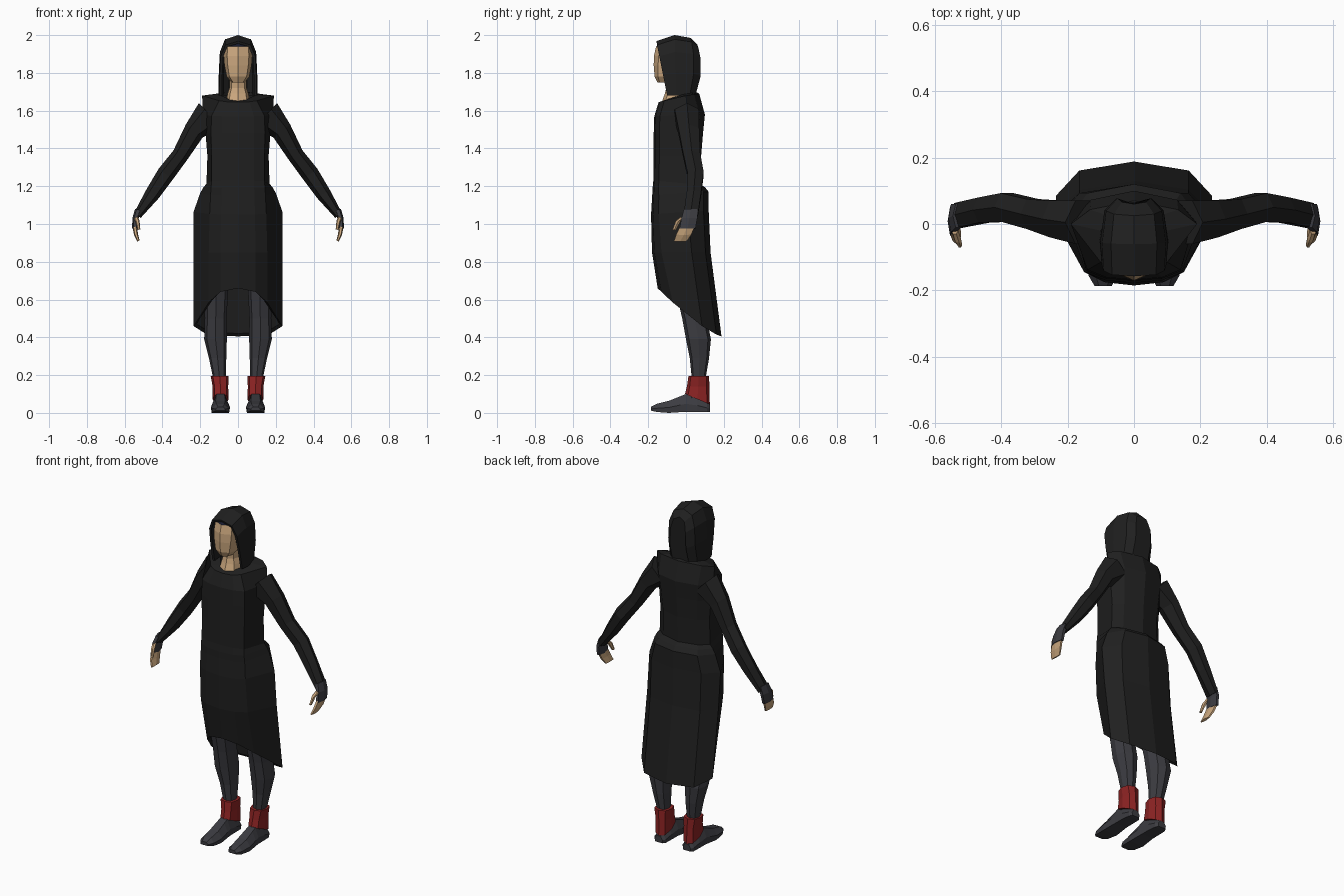
import bpy, bmesh, math
from mathutils import Vector


def material(name, rgb):
    m = bpy.data.materials.new(name)
    m.diffuse_color = (*rgb, 1)
    return m


ROBE = material("black cloth", (0.014, 0.014, 0.014))
GREY = material("dark grey cloth", (0.045, 0.045, 0.053))
RED = material("red cuff", (0.27, 0.017, 0.017))
SKIN = material("skin", (0.60, 0.39, 0.21))
HAIR = material("dark blue hair", (0.010, 0.012, 0.03))


def loft(name, rings, mats, closed=True, caps=(True, True), mirror=False, rule=None):
    """Skin a list of point rings; rule picks a material index from a face centre."""
    bm = bmesh.new()
    rows = [[bm.verts.new(p) for p in r] for r in rings]
    n = len(rows[0])
    for a, b in zip(rows, rows[1:]):
        for i in range(n if closed else n - 1):
            j = (i + 1) % n
            bm.faces.new((a[i], a[j], b[j], b[i]))
    if caps[0]:
        bm.faces.new(rows[0])
    if caps[1]:
        bm.faces.new(rows[-1])
    bmesh.ops.recalc_face_normals(bm, faces=bm.faces)
    if rule:
        for f in bm.faces:
            f.material_index = rule(f.calc_center_median())
    me = bpy.data.meshes.new(name)
    bm.to_mesh(me)
    bm.free()
    for m in mats:
        me.materials.append(m)
    ob = bpy.data.objects.new(name, me)
    bpy.context.collection.objects.link(ob)
    if mirror:
        ob.modifiers.new("mirror", "MIRROR").use_mirror_merge = False
    return ob


def oval(cx, hw, y0, y1, z0, z1=None, n=8):
    """Horizontal squarish ring from y0 (height z0) to y1 (height z1)."""
    z1 = z0 if z1 is None else z1
    pts = []
    for i in range(n):
        a = 2 * math.pi * i / n
        s, c = [math.copysign(abs(v) ** 0.8, v) if abs(v) > 1e-6 else 0
                for v in (math.sin(a), math.cos(a))]
        t = (1 - c) / 2
        pts.append((cx + hw * s, y0 + (y1 - y0) * t, z0 + (z1 - z0) * t))
    return pts


def tube(path, n=6):
    """Rings around a path of (x, y, z, radius in xz plane, radius in y)."""
    rings = []
    for i, (x, y, z, r, ry) in enumerate(path):
        a, b = path[max(i - 1, 0)], path[min(i + 1, len(path) - 1)]
        d = Vector((b[0] - a[0], 0, b[2] - a[2])).normalized()
        u = Vector((-d.z, 0, d.x))
        rings.append([Vector((x, y, z)) + u * r * math.cos(k * 2 * math.pi / n)
                      + Vector((0, ry / math.sin(math.pi / 3), 0)) * math.sin(k * 2 * math.pi / n)
                      for k in range(n)])
    return rings


# Robe: front height, back height, front y, back y, side x, front corner x, corner depth, side y
def robe_ring(zf, zb, yf, yb, xw, xf, dc, ys):
    half = [(0, yf), (xf * 0.6, yf + dc * 0.25), (xf, yf + dc), (xw, ys),
            (xw * 0.7, yb - 0.027), (0, yb)]
    pts = half + [(-x, y) for x, y in half[-2:0:-1]]
    return [(x, y, zb + (zf - zb) * (1 - (y - yf) / (yb - yf)) ** 1.3) for x, y in pts]


loft("robe", [robe_ring(*r) for r in (
    (1.655, 1.70, -0.115, 0.05, 0.10, 0.05, 0.02, -0.02),
    (1.645, 1.69, -0.145, 0.07, 0.19, 0.10, 0.03, 0.00),
    (1.57, 1.58, -0.168, 0.10, 0.185, 0.14, 0.03, 0.01),
    (1.48, 1.48, -0.171, 0.09, 0.172, 0.143, 0.03, 0.01),
    (1.36, 1.36, -0.171, 0.08, 0.162, 0.14, 0.03, 0.01),
    (1.23, 1.21, -0.173, 0.075, 0.167, 0.14, 0.03, 0.01),
    (1.19, 1.195, -0.177, 0.10, 0.183, 0.143, 0.03, 0.01),
    (1.15, 1.17, -0.179, 0.12, 0.20, 0.145, 0.035, 0.01),
    (1.05, 1.07, -0.185, 0.12, 0.235, 0.15, 0.04, 0.01),
    (0.85, 0.85, -0.180, 0.13, 0.235, 0.155, 0.05, 0.03),
    (0.66, 0.405, -0.150, 0.188, 0.235, 0.155, 0.08, 0.085),
    (0.675, 0.42, -0.135, 0.174, 0.22, 0.14, 0.08, 0.085),
    (0.80, 0.70, -0.155, 0.14, 0.22, 0.14, 0.06, 0.05))],
    [ROBE], caps=(False, False))

# Hood: arches from the face opening to the back of the head
ARCH = [(1.08, 0), (1.06, 0.38), (1, 0.72), (0.72, 0.93), (0, 1)]
hood = []
for y0, y1, bulge, ztop, w in ((-0.10, -0.157, 0.0, 1.968, 0.092),
                               (-0.05, -0.06, 0.0, 2.0, 0.096),
                               (0.02, 0.025, 0.02, 1.985, 0.084),
                               (0.05, 0.06, 0.025, 1.95, 0.05)):
    h = [(w * x, y0 + (y1 - y0) * f + bulge * 4 * f * (1 - f), 1.68 + (ztop - 1.68) * f)
         for x, f in ARCH]
    hood.append(h + [(-x, y, z) for x, y, z in h[-2::-1]])
ob = loft("hood", hood, [ROBE], closed=False, caps=(False, True))
sol = ob.modifiers.new("thickness", "SOLIDIFY")
sol.thickness = 0.014

# Head and neck
loft("head", [oval(0, hw, y0, y1, z) for hw, y0, y1, z in (
    (0.035, -0.152, -0.05, 1.75), (0.060, -0.166, -0.02, 1.78),
    (0.072, -0.171, 0.02, 1.84), (0.076, -0.170, 0.04, 1.89),
    (0.073, -0.158, 0.04, 1.94), (0.050, -0.120, 0.01, 1.97))],
    [SKIN, HAIR], rule=lambda c: int(c.z > 1.942))
loft("neck", [oval(0, hw, y0, y1, z) for hw, y0, y1, z in (
    (0.065, -0.132, 0.02, 1.635), (0.055, -0.112, 0.02, 1.69),
    (0.045, -0.105, 0.01, 1.72), (0.045, -0.11, 0.01, 1.78))], [SKIN])

# Sleeves
loft("sleeves", tube([
    (0.145, 0.005, 1.575, 0.090, 0.065), (0.232, 0.015, 1.492, 0.056, 0.055),
    (0.305, 0.030, 1.365, 0.044, 0.045), (0.382, 0.050, 1.265, 0.047, 0.043),
    (0.452, 0.042, 1.160, 0.040, 0.038), (0.533, 0.025, 1.045, 0.022, 0.038)]),
    [ROBE], mirror=True)

# Fingerless gloves, fingers and thumbs
loft("gloves", tube([
    (0.528, 0.025, 1.075, 0.018, 0.036), (0.543, 0.018, 1.03, 0.016, 0.042),
    (0.547, 0.008, 0.975, 0.014, 0.042)]), [GREY], mirror=True)
loft("fingers", tube([
    (0.547, 0.006, 0.985, 0.012, 0.039), (0.540, -0.012, 0.945, 0.011, 0.040),
    (0.527, -0.030, 0.910, 0.007, 0.034)]), [SKIN], mirror=True)
loft("thumbs", tube([
    (0.540, -0.018, 1.035, 0.011, 0.012), (0.532, -0.042, 1.015, 0.011, 0.013),
    (0.524, -0.062, 0.970, 0.007, 0.009)]), [SKIN], mirror=True)

# Legs
loft("legs", [oval(cx, hw, y0, y1, z) for cx, hw, y0, y1, z in (
    (0.09, 0.080, -0.10, 0.09, 0.95), (0.115, 0.062, -0.055, 0.09, 0.65),
    (0.118, 0.058, -0.02, 0.11, 0.50), (0.119, 0.060, 0.00, 0.132, 0.39),
    (0.108, 0.046, 0.02, 0.122, 0.29), (0.099, 0.034, 0.03, 0.105, 0.19),
    (0.095, 0.034, 0.02, 0.11, 0.08))], [GREY], mirror=True)

# Red ankle cuffs, slanting down to the heel
loft("ankle_cuffs", [oval(*r) for r in (
    (0.097, 0.048, 0.013, 0.122, 0.195), (0.093, 0.041, 0.005, 0.124, 0.14),
    (0.092, 0.042, -0.005, 0.126, 0.10, 0.045))], [RED], mirror=True)

# Shoes: y, half width, bottom, top
shoe = []
for y, hw, z0, z1 in ((-0.186, 0.026, 0.012, 0.032), (-0.155, 0.044, 0.005, 0.048),
                      (-0.09, 0.051, 0.0, 0.064), (-0.03, 0.046, 0.004, 0.088),
                      (0.0, 0.043, 0.006, 0.10), (0.06, 0.042, 0.006, 0.08),
                      (0.11, 0.038, 0.004, 0.055), (0.126, 0.026, 0.006, 0.045)):
    m = z0 + (z1 - z0) * 0.45
    half = [(hw * 0.9, z0), (hw, m), (hw * 0.5, z1)]
    shoe.append([(0.093 + x, y, z) for x, z in half]
                + [(0.093 - x, y, z) for x, z in half[::-1]])
loft("shoes", shoe, [GREY], mirror=True)
